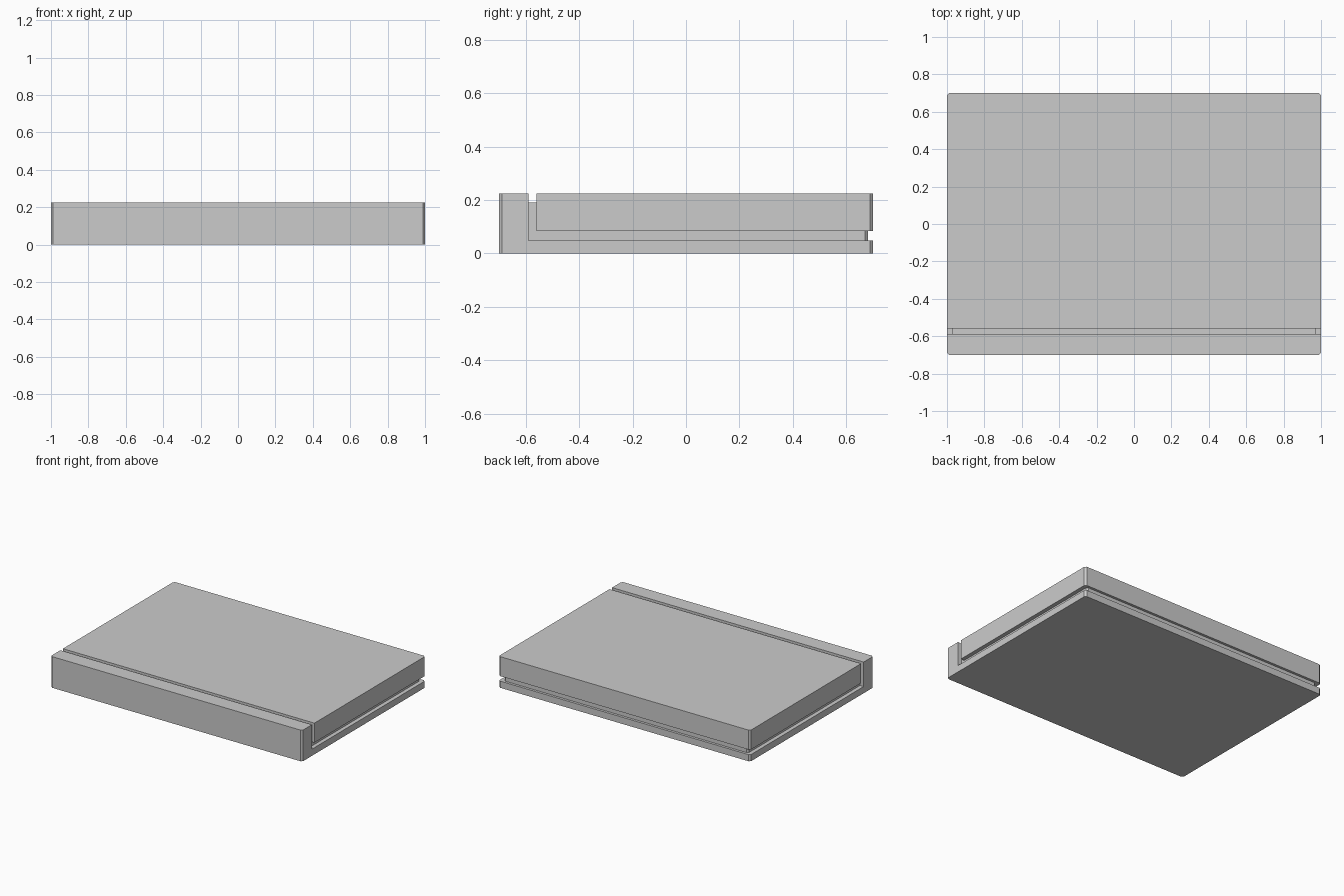
import bpy, bmesh

if "Cube" in bpy.data.objects:
    bpy.data.objects.remove(bpy.data.objects["Cube"])

H = 0.224       # total height
FLOOR = 0.048   # top of the base plate
LID = 0.084     # underside of the upper block


def slab(name, profile, half_x, corner_ys, cut=0.012):
    """Extrude a (y, z) profile along x, then chamfer the upright corners at the given y."""
    bm = bmesh.new()
    face = bm.faces.new([bm.verts.new((-half_x, y, z)) for y, z in profile])
    ext = bmesh.ops.extrude_face_region(bm, geom=[face])
    moved = [g for g in ext["geom"] if isinstance(g, bmesh.types.BMVert)]
    bmesh.ops.translate(bm, verts=moved, vec=(2 * half_x, 0, 0))
    bmesh.ops.recalc_face_normals(bm, faces=bm.faces)
    uprights = []
    for e in bm.edges:
        a, b = e.verts[0].co, e.verts[1].co
        upright = abs(a.x - b.x) < 1e-5 and abs(a.y - b.y) < 1e-5
        if upright and any(abs(a.y - y) < 1e-5 for y in corner_ys):
            uprights.append(e)
    bmesh.ops.bevel(bm, geom=uprights, offset=cut, segments=1, affect='EDGES')
    mesh = bpy.data.meshes.new(name)
    bm.to_mesh(mesh)
    bm.free()
    obj = bpy.data.objects.new(name, mesh)
    bpy.context.collection.objects.link(obj)
    return obj


# Bottom plate with the raised front strip
slab("base", [(-0.70, 0), (0.70, 0), (0.70, FLOOR), (-0.589, FLOOR),
              (-0.589, H), (-0.70, H)], 1.0, (-0.70, 0.70))

# Upper block, square at the front and chamfered at the rear corners
slab("upper_block", [(-0.56, LID), (0.70, LID), (0.70, H), (-0.56, H)], 1.0, (0.70,))

# Recessed filler between base and upper block, turning up into the front groove
slab("recessed_core", [(-0.589, FLOOR), (0.682, FLOOR), (0.682, LID), (-0.56, LID),
                       (-0.56, 0.19), (-0.589, 0.19)], 0.971, (0.682,))
